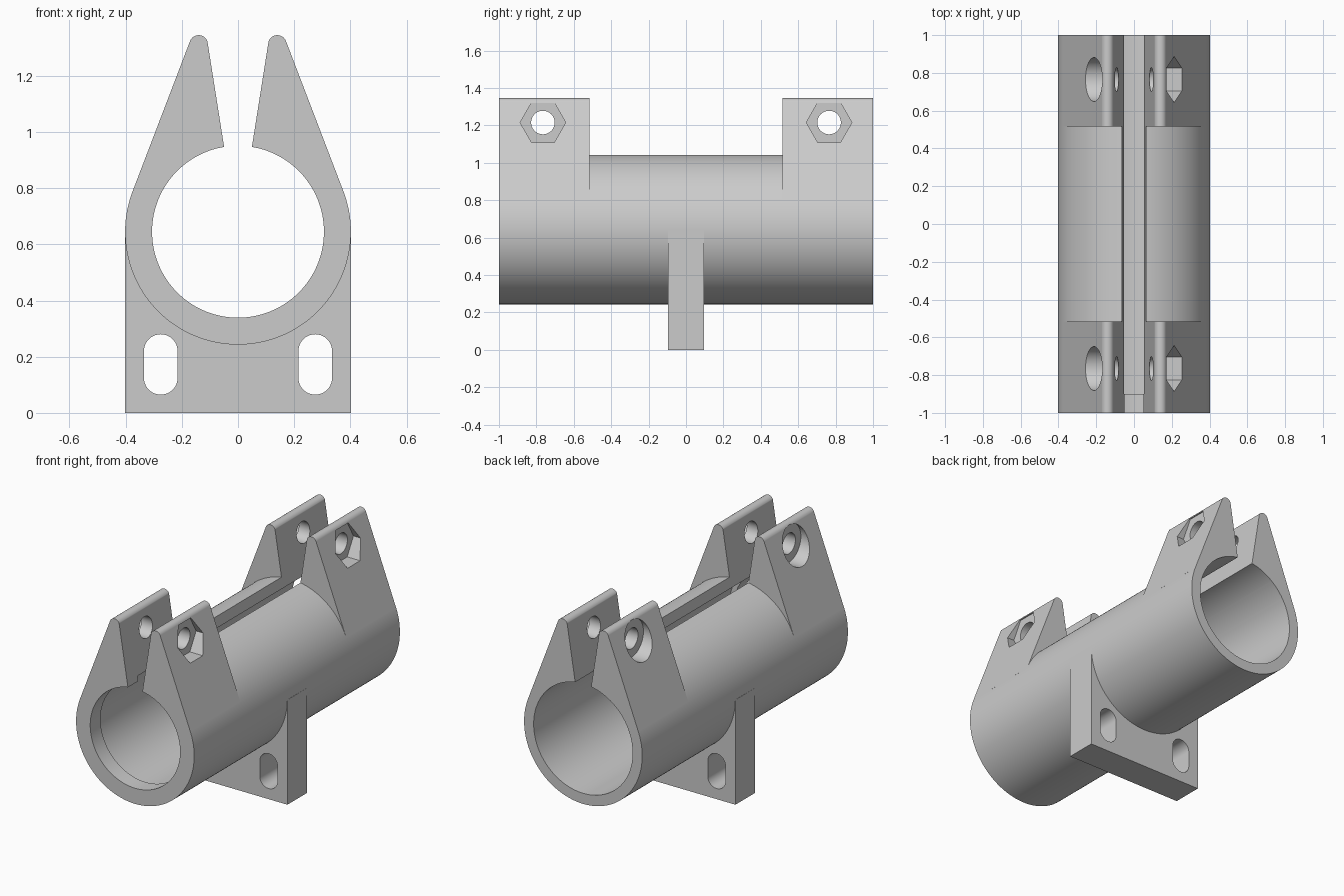
import bpy, bmesh
from math import radians, cos, sin, acos, atan2, degrees, hypot

if "Cube" in bpy.data.objects:
    bpy.data.objects.remove(bpy.data.objects["Cube"])

AXIS_Z, R_OUT, R_BORE, R_LIP = 0.645, 0.402, 0.337, 0.306
TIP_X, TIP_Z, TIP_R = 0.14, 1.312, 0.033
BOLT_Y, BOLT_Z = 0.765, 1.215

grey = bpy.data.materials.new("plain grey")
grey.use_nodes = True
colour = (0.6, 0.6, 0.6, 1)
grey.diffuse_color = colour
grey.node_tree.nodes["Principled BSDF"].inputs["Base Color"].default_value = colour


def arc(cx, cz, r, start, end, steps):
    """Points on an arc, angles in degrees, both ends included."""
    angles = [radians(start + (end - start) * i / steps) for i in range(steps + 1)]
    return [(cx + r * cos(a), cz + r * sin(a)) for a in angles]


def circle(cx, cz, r, sides):
    return arc(cx, cz, r, 0, 360, sides)[:-1]


def prism(name, outline, start, end, axis="Y"):
    """Extrude an outline along Y (outline in x, z) or X (outline in y, z)."""
    bm = bmesh.new()
    place = (lambda p: (p[0], start, p[1])) if axis == "Y" else (lambda p: (start, p[0], p[1]))
    face = bm.faces.new([bm.verts.new(place(p)) for p in outline])
    top = bmesh.ops.extrude_face_region(bm, geom=[face])["geom"]
    depth = end - start
    bmesh.ops.translate(bm, vec=(0, depth, 0) if axis == "Y" else (depth, 0, 0),
                        verts=[v for v in top if isinstance(v, bmesh.types.BMVert)])
    bmesh.ops.recalc_face_normals(bm, faces=bm.faces)
    mesh = bpy.data.meshes.new(name)
    bm.to_mesh(mesh)
    bm.free()
    obj = bpy.data.objects.new(name, mesh)
    obj.data.materials.append(grey)
    bpy.context.collection.objects.link(obj)
    return obj


def select(obj):
    bpy.ops.object.select_all(action="DESELECT")
    obj.select_set(True)
    bpy.context.view_layer.objects.active = obj


def combine(target, other, operation):
    """Apply a boolean and discard the helper."""
    select(target)
    mod = target.modifiers.new("Boolean", "BOOLEAN")
    mod.operation, mod.solver, mod.object = operation, "EXACT", other
    bpy.ops.object.modifier_apply(modifier=mod.name)
    bpy.data.objects.remove(other)


def finish(obj):
    select(obj)
    bpy.ops.object.shade_smooth_by_angle(angle=radians(25))
    mod = obj.modifiers.new("Flat face shading", "WEIGHTED_NORMAL")
    mod.keep_sharp = True


# Tube body
clamp = prism("clamp_tube", circle(0, AXIS_Z, R_OUT, 128), -1, 1)

# Clamp ears: tangent from the tube up to a rounded tip
rise = TIP_Z - AXIS_Z
tangent = degrees(atan2(rise, TIP_X) - acos((R_OUT - TIP_R) / hypot(TIP_X, rise)))
ear = [(0, AXIS_Z)] + arc(0, AXIS_Z, R_OUT, tangent, tangent, 1)[:1]
ear += arc(TIP_X, TIP_Z, TIP_R, tangent, 171, 16) + [(0.02, 0.95)]
for side in (1, -1):
    outline = [(side * x, z) for x, z in ear]
    for y0, y1 in ((-1, -0.515), (0.515, 1)):
        combine(clamp, prism("ear", outline, y0, y1), "UNION")

# Bore with a narrower lip at the front
combine(clamp, prism("bore", circle(0, AXIS_Z, R_BORE, 128), -0.9, 1.1), "DIFFERENCE")
combine(clamp, prism("lip", circle(0, AXIS_Z, R_LIP, 128), -1.1, -0.8), "DIFFERENCE")

# Flared slit along the top
slit = [(0.0262, 0.8), (0.1152, 1.363), (-0.1152, 1.363), (-0.0262, 0.8)]
combine(clamp, prism("slit", slit, -1.1, 1.1), "DIFFERENCE")

# Bolt holes, hexagonal nut pockets on the left, round head pockets on the right
for y in (-BOLT_Y, BOLT_Y):
    for outline, x0, x1 in ((circle(y, BOLT_Z, 0.063, 40), -0.5, 0.5),
                            (circle(y, BOLT_Z, 0.122, 6), 0.165, 0.5),
                            (circle(y, BOLT_Z, 0.116, 48), -0.5, -0.165)):
        combine(clamp, prism("bolt_cut", outline, x0, x1, "X"), "DIFFERENCE")
finish(clamp)

# Mounting plate cradling the tube, with two upright slots
cradle = arc(0, AXIS_Z, 0.375, 180, 360, 64)
plate = prism("mounting_plate", [(0.403, AXIS_Z), (0.403, 0), (-0.403, 0), (-0.403, AXIS_Z)] + cradle,
              -0.095, 0.095)
for x in (-0.275, 0.275):
    slot = arc(x, 0.22, 0.06, 0, 180, 20) + arc(x, 0.125, 0.06, 180, 360, 20)
    combine(plate, prism("slot_cut", slot, -0.2, 0.2), "DIFFERENCE")
finish(plate)
